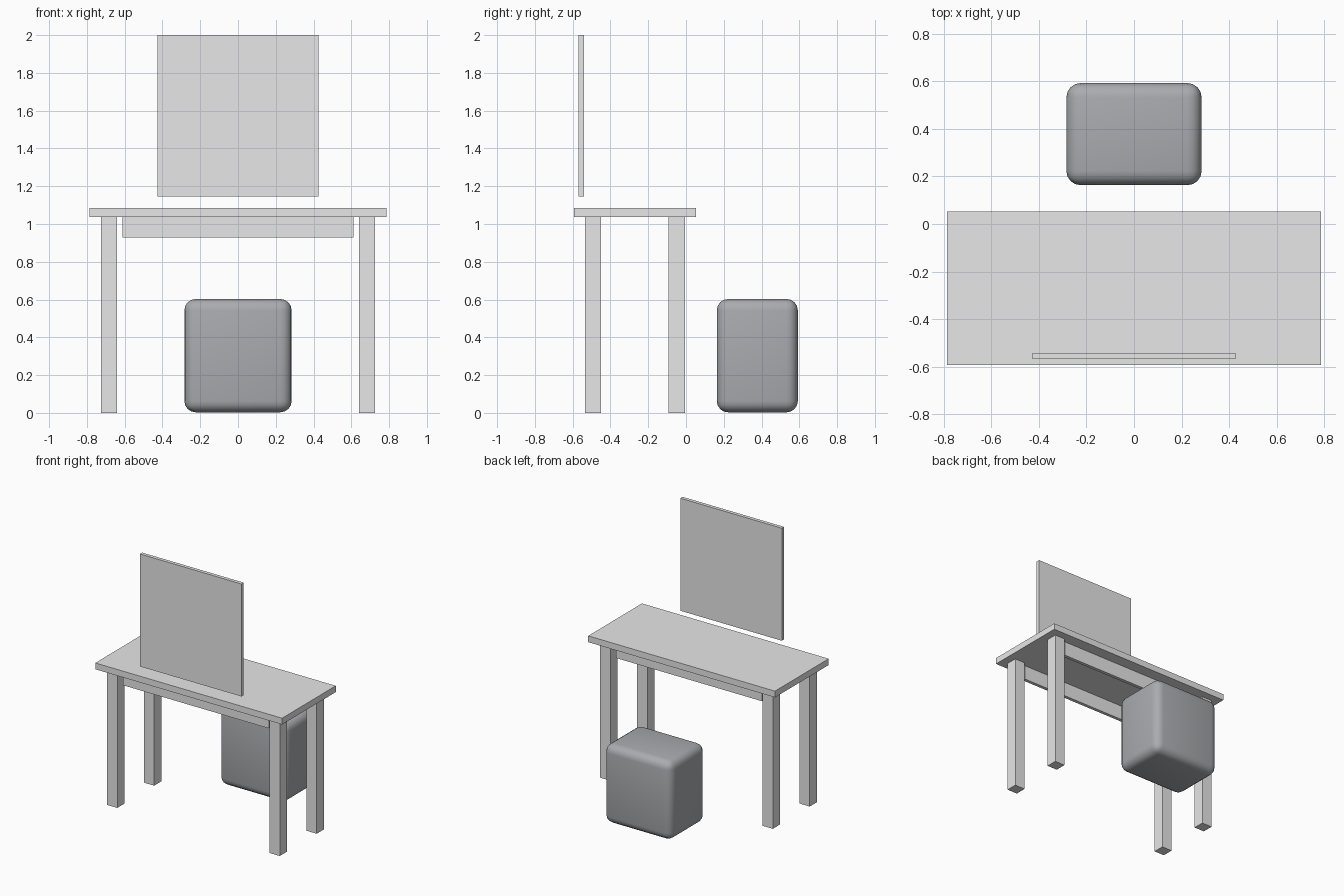
import bpy
import bmesh
from mathutils import Vector

cube = bpy.data.objects.get("Cube")
if cube:
    bpy.data.objects.remove(cube, do_unlink=True)


def material(name, color):
    mat = bpy.data.materials.new(name)
    mat.use_nodes = True
    mat.diffuse_color = color
    mat.node_tree.nodes["Principled BSDF"].inputs["Base Color"].default_value = color
    return mat


def box(name, low, high, mat):
    low, high = Vector(low), Vector(high)
    bm = bmesh.new()
    bmesh.ops.create_cube(bm, size=1)
    bmesh.ops.scale(bm, vec=high - low, verts=bm.verts)
    bmesh.ops.translate(bm, vec=(low + high) / 2, verts=bm.verts)
    mesh = bpy.data.meshes.new(name)
    bm.to_mesh(mesh)
    bm.free()
    mesh.materials.append(mat)
    obj = bpy.data.objects.new(name, mesh)
    bpy.context.collection.objects.link(obj)
    return obj


pale = material("pale grey", (0.8, 0.8, 0.8, 1))
slate = material("slate grey", (0.4, 0.41, 0.43, 1))

# Table top
box("table_top", (-0.785, -0.592, 1.037), (0.785, 0.053, 1.085), pale)

# Four legs, with a thin rail centred on each long pair
LEG = 0.0425
RAIL = 0.0125
for row, y in (("front", -0.492), ("back", -0.049)):
    for side, x in (("left", 0.683), ("right", -0.683)):
        box(f"{row}_{side}_leg", (x - LEG, y - LEG, 0), (x + LEG, y + LEG, 1.037), pale)
    box(f"{row}_rail", (-0.612, y - RAIL, 0.928), (0.612, y + RAIL, 1.037), pale)

# Mirror panel above the table
box("mirror_panel", (-0.427, -0.568, 1.145), (0.427, -0.541, 2), pale)

# Soft stool with rounded edges
stool = box("stool", (-0.284, 0.163, 0.003), (0.284, 0.592, 0.603), slate)
bevel = stool.modifiers.new("rounding", "BEVEL")
bevel.width = 0.06
bevel.segments = 4
stool.data.shade_smooth()
